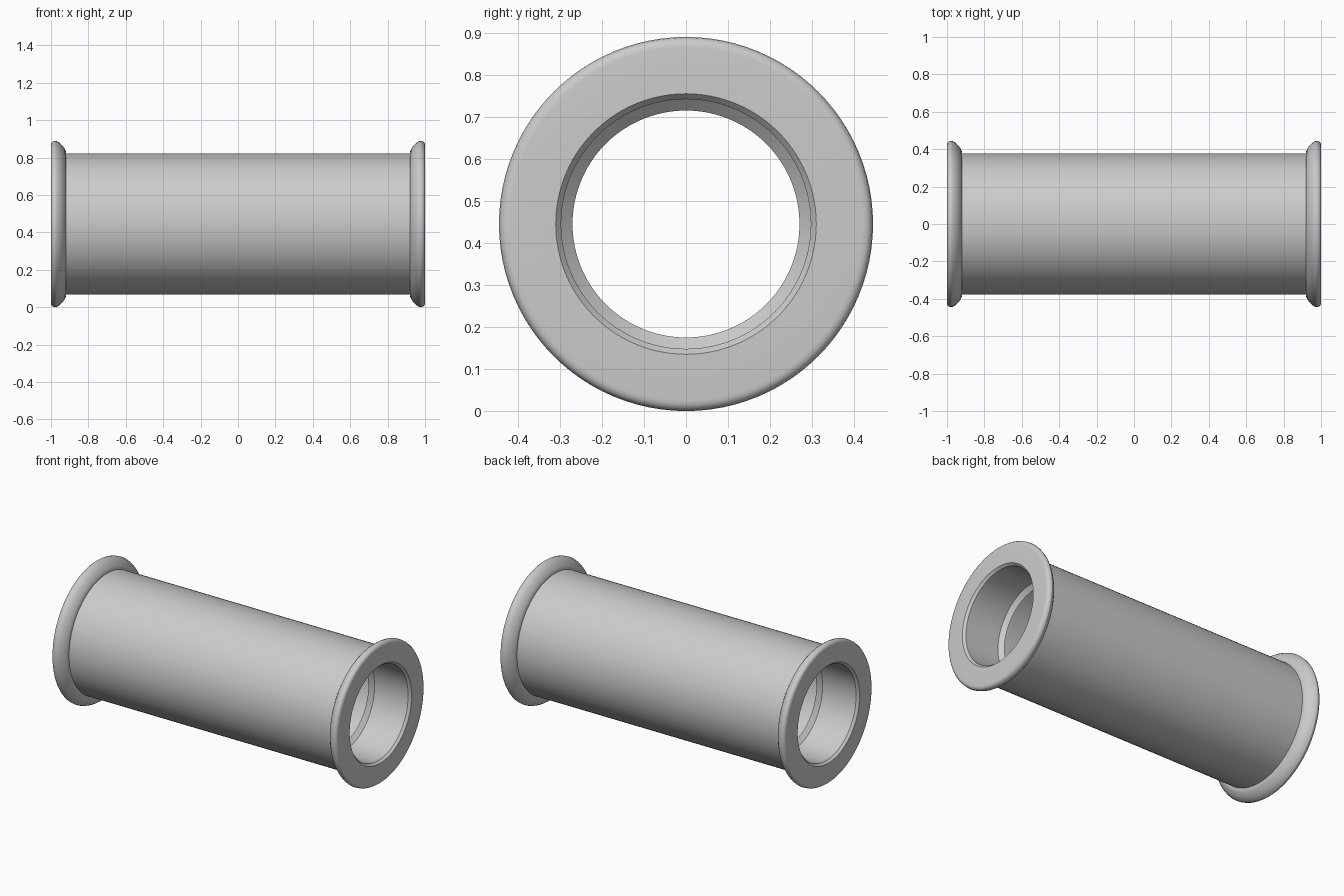
import bpy
import bmesh
import math

SIDES = 96
AXIS_Z = 0.445

cube = bpy.data.objects.get("Cube")
if cube:
    bpy.data.objects.remove(cube, do_unlink=True)

# Single grey material
grey = bpy.data.materials.new("light_grey")
grey.use_nodes = True
colour = (0.6, 0.6, 0.6, 1.0)
grey.diffuse_color = colour
grey.node_tree.nodes["Principled BSDF"].inputs["Base Color"].default_value = colour


def revolve(name, profile):
    """Turn (x, radius) points round the x axis; points running +x face outward."""
    bm = bmesh.new()
    rings = []
    for x, r in profile:
        ring = []
        for i in range(SIDES):
            a = 2 * math.pi * i / SIDES
            ring.append(bm.verts.new((x, r * math.cos(a), AXIS_Z + r * math.sin(a))))
        rings.append(ring)
    for a, b in zip(rings, rings[1:]):
        for i in range(SIDES):
            j = (i + 1) % SIDES
            bm.faces.new((a[j], b[j], b[i], a[i]))
    mesh = bpy.data.meshes.new(name)
    bm.to_mesh(mesh)
    bm.free()
    mesh.materials.append(grey)
    obj = bpy.data.objects.new(name, mesh)
    bpy.context.collection.objects.link(obj)
    bpy.ops.object.select_all(action="DESELECT")
    obj.select_set(True)
    bpy.context.view_layer.objects.active = obj
    bpy.ops.object.shade_smooth_by_angle(angle=math.radians(28))
    return obj


# Straight barrel
revolve("barrel", [(-0.92, 0.378), (0.92, 0.378)])

# Rounded flange, flat end, chamfered mouth, bore and inner lip
flange = [
    (0.92, 0.378), (0.92, 0.387), (0.926, 0.401), (0.938, 0.419),
    (0.952, 0.433), (0.964, 0.441), (0.976, 0.445), (0.987, 0.443),
    (0.995, 0.437), (0.999, 0.429), (1.0, 0.42),
    (1.0, 0.31), (0.985, 0.297), (0.75, 0.297), (0.725, 0.27),
]
revolve("left_flange", flange)
revolve("right_flange", [(-x, r) for x, r in reversed(flange)])
